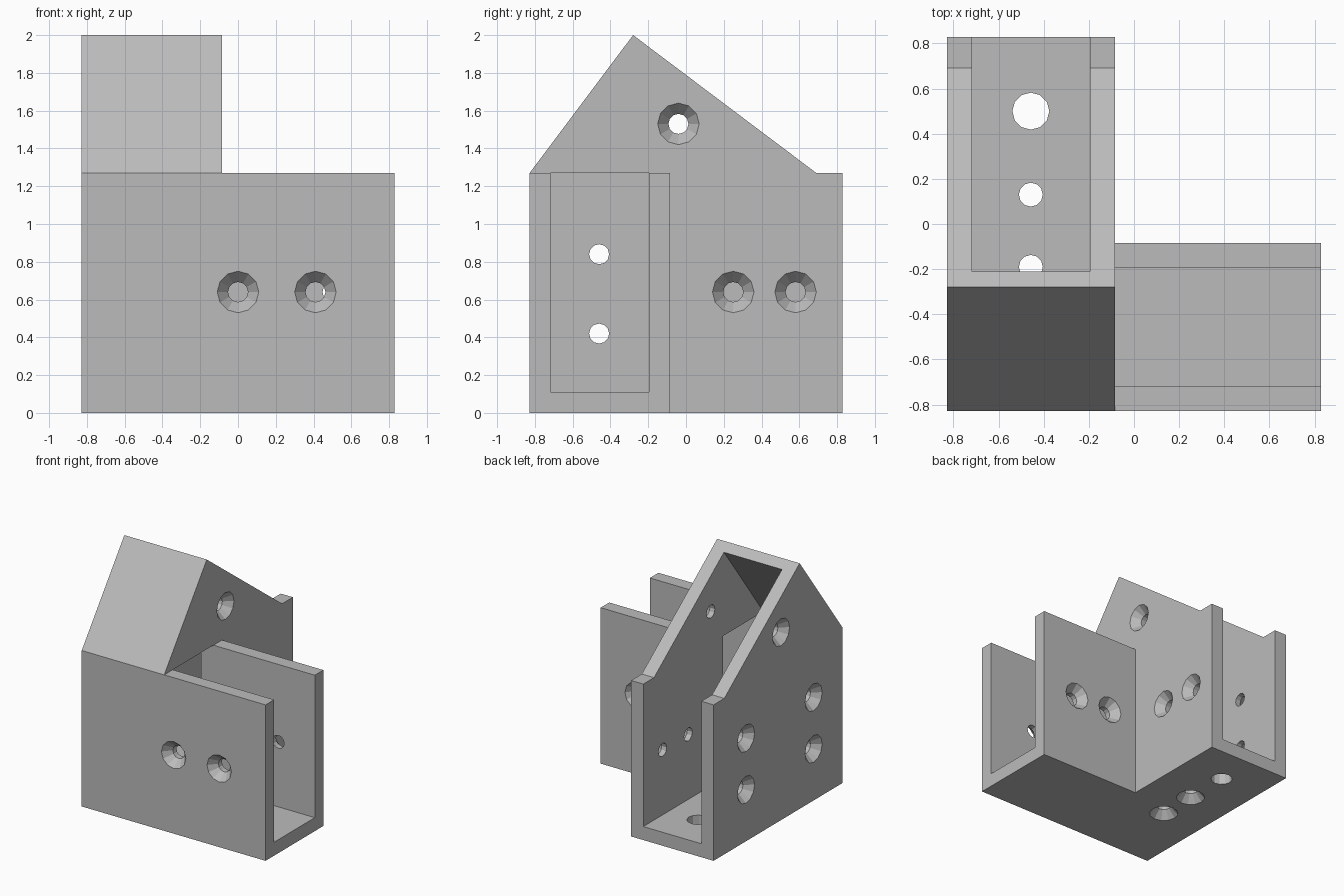
import bpy, bmesh
from math import cos, sin, tau
from mathutils import Vector

cube = bpy.data.objects.get("Cube")
if cube:
    bpy.data.objects.remove(cube, do_unlink=True)

OUT = 0.828      # half width of the base
SIDE = -0.085    # inner side of each channel's outer wall
WALL = 0.11      # wall thickness
EAVE = 1.27      # wall height
PEAK_Y, PEAK_Z = -0.28, 2.0
IN = OUT - WALL

gray = bpy.data.materials.new("plain_gray")
gray.use_nodes = True
gray.diffuse_color = (0.5, 0.5, 0.5, 1)
gray.node_tree.nodes["Principled BSDF"].inputs["Base Color"].default_value = (0.5, 0.5, 0.5, 1)


def finish(name, bm):
    bmesh.ops.recalc_face_normals(bm, faces=bm.faces)
    mesh = bpy.data.meshes.new(name)
    bm.to_mesh(mesh)
    bm.free()
    mesh.materials.append(gray)
    obj = bpy.data.objects.new(name, mesh)
    bpy.context.collection.objects.link(obj)
    return obj


def prism(name, profile, x0, x1):
    """Extrude a (y, z) outline along x."""
    bm = bmesh.new()
    face = bm.faces.new([bm.verts.new((x0, y, z)) for y, z in profile])
    new = bmesh.ops.extrude_face_region(bm, geom=[face])["geom"]
    bmesh.ops.translate(bm, vec=(x1 - x0, 0, 0),
                        verts=[v for v in new if isinstance(v, bmesh.types.BMVert)])
    return finish(name, bm)


def combine(target, tool, operation):
    mod = target.modifiers.new(operation.lower(), "BOOLEAN")
    mod.operation, mod.solver, mod.object = operation, "EXACT", tool
    bpy.context.view_layer.objects.active = target
    bpy.ops.object.modifier_apply(modifier=mod.name)
    bpy.data.objects.remove(tool, do_unlink=True)


def add_hole(bm, start, axis, rings, sides=12):
    """Closed stack of rings (depth, radius) running along the axis."""
    axis = Vector(axis)
    u = Vector((0, 0, 1)) if abs(axis.z) < 0.5 else Vector((1, 0, 0))
    v = axis.cross(u)
    loops = [[bm.verts.new(Vector(start) + axis * d
                           + (u * cos(tau * i / sides) + v * sin(tau * i / sides)) * r)
              for i in range(sides)] for d, r in rings]
    for a, b in zip(loops, loops[1:]):
        for i in range(sides):
            j = (i + 1) % sides
            bm.faces.new((a[i], a[j], b[j], b[i]))
    bm.faces.new(loops[0])
    bm.faces.new(loops[-1])


# Gabled block and the U-shaped side channel
bracket = prism("corner_bracket", [(-OUT, 0), (OUT, 0), (OUT, EAVE), (0.69, EAVE),
                                   (PEAK_Y, PEAK_Z), (-OUT, EAVE)], -OUT, SIDE)
channel = prism("side_channel", [(-OUT, 0), (SIDE, 0), (SIDE, EAVE), (SIDE - WALL, EAVE),
                                 (SIDE - WALL, WALL), (-IN, WALL), (-IN, EAVE),
                                 (-OUT, EAVE)], -0.15, OUT)
combine(bracket, channel, "UNION")

# Hollow of the gabled channel, open to the back and under the rear slope
slope = (PEAK_Z - EAVE) / (PEAK_Y + OUT)
high = EAVE + slope * IN
hollow = prism("hollow", [(-IN, WALL), (1, WALL), (1, high), (0, high), (-IN, EAVE)],
               -IN, SIDE - WALL)
combine(bracket, hollow, "DIFFERENCE")

# Passage joining the two channels
passage = prism("passage", [(-IN, WALL), (SIDE - WALL, WALL), (SIDE - WALL, EAVE),
                            (-IN, EAVE)], -0.4, 0)
combine(bracket, passage, "DIFFERENCE")

# Countersunk screw holes, each drilled inward from an outer face
screw = [(-0.02, 0.1275), (0.065, 0.053), (0.15, 0.053)]
bm = bmesh.new()
for x in (0, 0.41):
    add_hole(bm, (x, -OUT, 0.64), (0, 1, 0), screw)
for x in (0.17, 0.5):
    add_hole(bm, (x, SIDE, 0.64), (0, -1, 0), screw)
for y, z in ((0.25, 0.64), (0.58, 0.64), (-0.04, 1.53)):
    add_hole(bm, (SIDE, y, z), (-1, 0, 0), screw)
for y, z in ((-0.46, 0.42), (-0.46, 0.84), (0.41, 0.42), (0.41, 0.84), (-0.04, 1.53)):
    add_hole(bm, (-OUT, y, z), (1, 0, 0), screw)
for y in (-0.19, 0.13):
    add_hole(bm, (-0.457, y, 0), (0, 0, 1), screw)
# Plain hole in the floor
add_hole(bm, (-0.457, 0.5, 0), (0, 0, 1), [(-0.05, 0.082), (0.15, 0.082)])
combine(bracket, finish("holes", bm), "DIFFERENCE")
